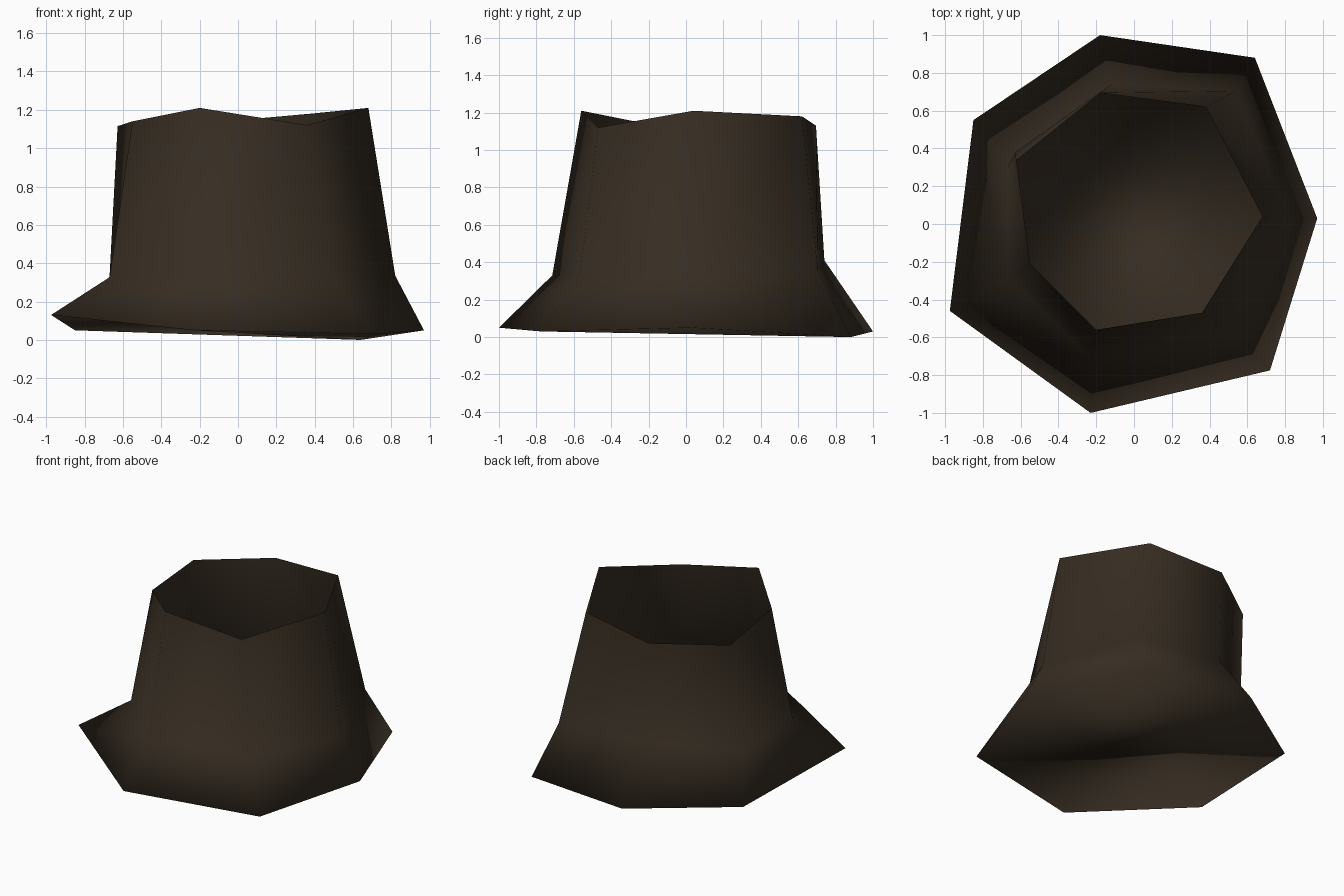
import bpy
import bmesh

if "Cube" in bpy.data.objects:
    bpy.data.objects.remove(bpy.data.objects["Cube"])

# Seven-sided uneven rings, listed counter-clockwise from the back
foot_ring = [(-0.18, 1.00, 0.03), (-0.85, 0.55, 0.05), (-0.975, -0.46, 0.13),
             (-0.23, -1.00, 0.05), (0.72, -0.775, 0.03), (0.97, 0.03, 0.05),
             (0.64, 0.88, 0.00)]
waist_ring = [(-0.12, 0.74, 0.41), (-0.67, 0.30, 0.33), (-0.67, -0.285, 0.327),
              (-0.22, -0.715, 0.33), (0.50, -0.567, 0.33), (0.82, 0.03, 0.335),
              (0.541, 0.705, 0.353)]
rim_ring = [(-0.18, 0.695, 1.13), (-0.628, 0.38, 1.115), (-0.55, -0.21, 1.14),
            (-0.20, -0.56, 1.21), (0.36, -0.47, 1.12), (0.68, 0.04, 1.21),
            (0.38, 0.62, 1.18)]

bark = bpy.data.materials.new("dark_brown_bark")
bark.diffuse_color = (0.037, 0.026, 0.016, 1.0)
bark.use_nodes = True
bark.node_tree.nodes["Principled BSDF"].inputs["Base Color"].default_value = bark.diffuse_color

bm = bmesh.new()
rings = [[bm.verts.new(p) for p in ring] for ring in (foot_ring, waist_ring, rim_ring)]

# Flared foot and tapering wall, open at the top
for low, high in zip(rings, rings[1:]):
    for i in range(len(low)):
        j = (i + 1) % len(low)
        bm.faces.new((low[i], low[j], high[j], high[i]))

# Closed underside, fanned from one corner; it is also the floor of the hollow
foot = rings[0]
for i in range(5):
    bm.faces.new((foot[6], foot[i + 1], foot[i]))

for face in bm.faces:
    face.smooth = True

mesh = bpy.data.meshes.new("hollow_stump")
bm.to_mesh(mesh)
bm.free()
mesh.materials.append(bark)
stump = bpy.data.objects.new("hollow_stump", mesh)
bpy.context.collection.objects.link(stump)
